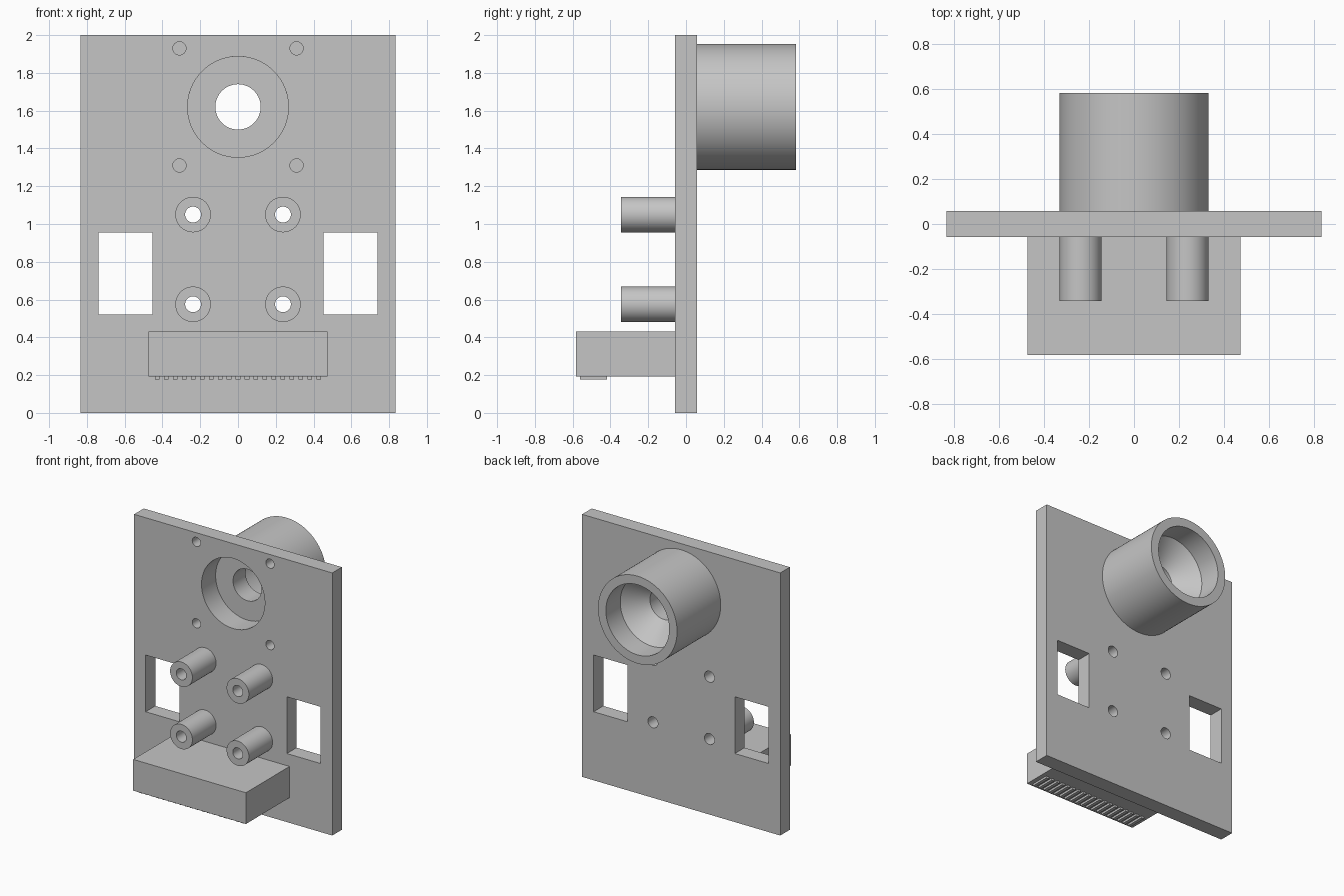
import bpy, bmesh, math
from mathutils import Matrix, Vector

cube = bpy.data.objects.get("Cube")
if cube:
    bpy.data.objects.remove(cube, do_unlink=True)

FRONT, BACK = -0.058, 0.058        # plate faces
END = 0.583                        # reach of barrel and block
BARREL_Z, BORE, RECESS = 1.62, 0.12, 0.267
PEGS = [(x, z) for x in (-0.238, 0.238) for z in (0.575, 1.05)]
PEG_HOLE = 0.042

grey = bpy.data.materials.new("plain grey")
grey.use_nodes = True
grey.diffuse_color = (0.56, 0.56, 0.56, 1)
grey.node_tree.nodes["Principled BSDF"].inputs["Base Color"].default_value = grey.diffuse_color


def finish(name, bm):
    bmesh.ops.recalc_face_normals(bm, faces=bm.faces)
    mesh = bpy.data.meshes.new(name)
    bm.to_mesh(mesh)
    bm.free()
    mesh.materials.append(grey)
    obj = bpy.data.objects.new(name, mesh)
    bpy.context.collection.objects.link(obj)
    return obj


def add_box(bm, low, high):
    low, high = Vector(low), Vector(high)
    size = Matrix.Diagonal((high - low).to_4d())
    size[3][3] = 1
    bmesh.ops.create_cube(bm, size=1, matrix=Matrix.Translation((low + high) / 2) @ size)


def add_rod(bm, x, z, radius, y0, y1, sides=48):
    place = Matrix.Translation((x, (y0 + y1) / 2, z)) @ Matrix.Rotation(math.pi / 2, 4, "X")
    bmesh.ops.create_cone(bm, cap_ends=True, segments=sides, radius1=radius,
                          radius2=radius, depth=y1 - y0, matrix=place)


def lathe(name, x, z, profile, steps=64):
    """Spin a closed (radius, y) profile about an axis along y."""
    bm = bmesh.new()
    verts = [bm.verts.new((x + r, y, z)) for r, y in profile]
    edges = [bm.edges.new((a, b)) for a, b in zip(verts, verts[1:] + verts[:1])]
    bmesh.ops.spin(bm, geom=verts + edges, cent=(x, 0, z), axis=(0, 1, 0),
                   angle=2 * math.pi, steps=steps)
    bmesh.ops.remove_doubles(bm, verts=bm.verts, dist=0.0001)
    return finish(name, bm)


def smooth(obj):
    bpy.ops.object.select_all(action="DESELECT")
    obj.select_set(True)
    bpy.context.view_layer.objects.active = obj
    bpy.ops.object.shade_smooth_by_angle(angle=math.radians(30))


# Mounting plate
bm = bmesh.new()
add_box(bm, (-0.835, FRONT, 0), (0.835, BACK, 2))
plate = finish("mounting_plate", bm)

# Cutter: barrel recess, peg holes, blind screw holes, side windows
bm = bmesh.new()
add_rod(bm, 0, BARREL_Z, RECESS, -0.2, 0.2, 64)
for x, z in PEGS:
    add_rod(bm, x, z, PEG_HOLE, -0.2, 0.2)
for side in (-1, 1):
    for dz in (-0.31, 0.31):
        add_rod(bm, side * 0.31, BARREL_Z + dz, 0.035, -0.2, 0.025, 32)
    mid = side * 0.595
    add_box(bm, (mid - 0.143, -0.2, 0.522), (mid + 0.143, 0.2, 0.954))
cutter = finish("plate_cutter", bm)
cutter.hide_render = True

cut = plate.modifiers.new("openings", "BOOLEAN")
cut.operation, cut.solver, cut.object = "DIFFERENCE", "EXACT", cutter
bpy.context.view_layer.objects.active = plate
bpy.ops.object.modifier_apply(modifier=cut.name)
bpy.data.objects.remove(cutter, do_unlink=True)
smooth(plate)

# Rear barrel with front recess, narrow bore and conical mouth
smooth(lathe("rear_barrel", 0, BARREL_Z, [
    (0.333, BACK), (0.333, END), (RECESS, END), (RECESS, 0.41),
    (BORE, 0.263), (BORE, 0.112), (RECESS, 0.112), (RECESS, BACK)], 96))

# Four hollow pegs
for i, (x, z) in enumerate(PEGS, 1):
    smooth(lathe(f"hollow_peg_{i}", x, z, [
        (0.094, FRONT), (0.094, -0.343), (PEG_HOLE, -0.343), (PEG_HOLE, FRONT)], 48))

# Front block
bm = bmesh.new()
add_box(bm, (-0.475, -END, 0.192), (0.475, FRONT, 0.43))
finish("front_block", bm)

# Row of ribs under the block
bm = bmesh.new()
for i in range(19):
    x = (i - 9) * 0.0476
    add_box(bm, (x - 0.012, -0.56, 0.177), (x + 0.012, -0.417, 0.195))
finish("block_ribs", bm)
